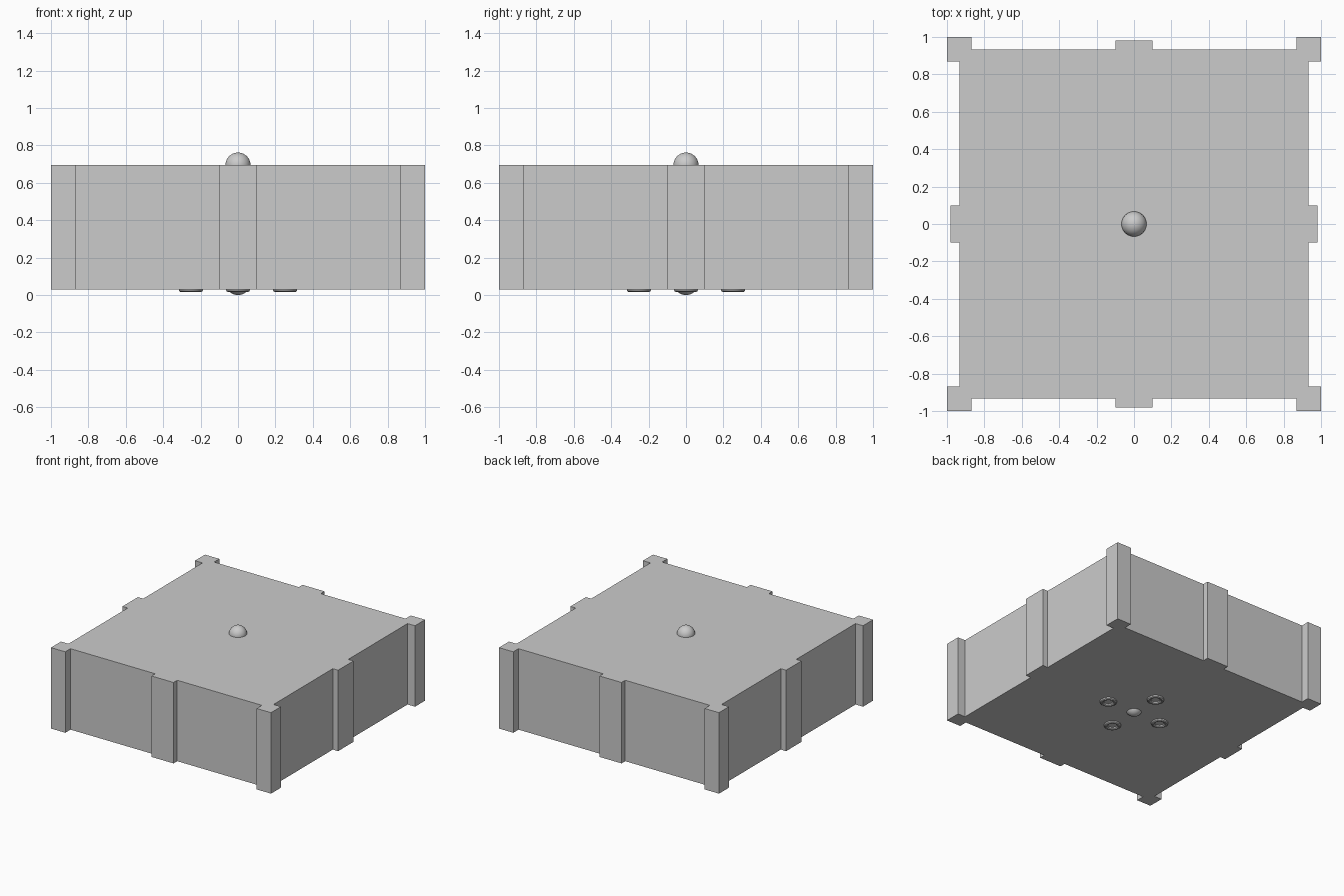
import bpy
import bmesh
import math
from mathutils import Matrix, Vector

cube = bpy.data.objects.get("Cube")
if cube:
    bpy.data.objects.remove(cube, do_unlink=True)

BASE, TOP = 0.03, 0.695      # underside and top of the block
WALL, PIER = 0.932, 0.98     # distance of wall and middle pier faces
CORNER, HALF = 0.87, 0.1     # inner edge of corner posts, half pier width
BALL = 0.067

grey = bpy.data.materials.new("light grey")
grey.use_nodes = True
grey.diffuse_color = (0.6, 0.6, 0.6, 1)
grey.node_tree.nodes["Principled BSDF"].inputs["Base Color"].default_value = (0.6, 0.6, 0.6, 1)


def finish(obj, name, smooth=False):
    obj.name = name
    obj.data.materials.append(grey)
    if smooth:
        bpy.ops.object.shade_smooth_by_angle()


# Block: one side of the outline, turned four times and extruded
side = [(-1, -1), (-CORNER, -1), (-CORNER, -WALL), (-HALF, -WALL), (-HALF, -PIER),
        (HALF, -PIER), (HALF, -WALL), (CORNER, -WALL), (CORNER, -1)]
bm = bmesh.new()
outline = []
for turn in range(4):
    rotation = Matrix.Rotation(turn * math.pi / 2, 3, 'Z')
    outline += [bm.verts.new(rotation @ Vector((x, y, BASE))) for x, y in side]
floor = bm.faces.new(outline)
walls = bmesh.ops.extrude_face_region(bm, geom=[floor], use_keep_orig=True)
raised = [v for v in walls["geom"] if isinstance(v, bmesh.types.BMVert)]
bmesh.ops.translate(bm, verts=raised, vec=(0, 0, TOP - BASE))
bmesh.ops.recalc_face_normals(bm, faces=bm.faces)
mesh = bpy.data.meshes.new("block")
bm.to_mesh(mesh)
bm.free()
block = bpy.data.objects.new("block", mesh)
bpy.context.collection.objects.link(block)
finish(block, "block")

# Knob on top and the bump showing underneath
for name, z in (("top_knob", TOP), ("bottom_bump", BALL)):
    bpy.ops.mesh.primitive_uv_sphere_add(segments=32, ring_count=16, radius=BALL, location=(0, 0, z))
    finish(bpy.context.object, name, True)

# Four small rings set around the bump
for i in range(4):
    angle = i * math.pi / 2
    bpy.ops.mesh.primitive_torus_add(
        major_radius=0.05, minor_radius=0.015, major_segments=24, minor_segments=10,
        location=(0.252 * math.cos(angle), 0.252 * math.sin(angle), BASE))
    finish(bpy.context.object, f"bottom_ring_{i + 1}", True)
